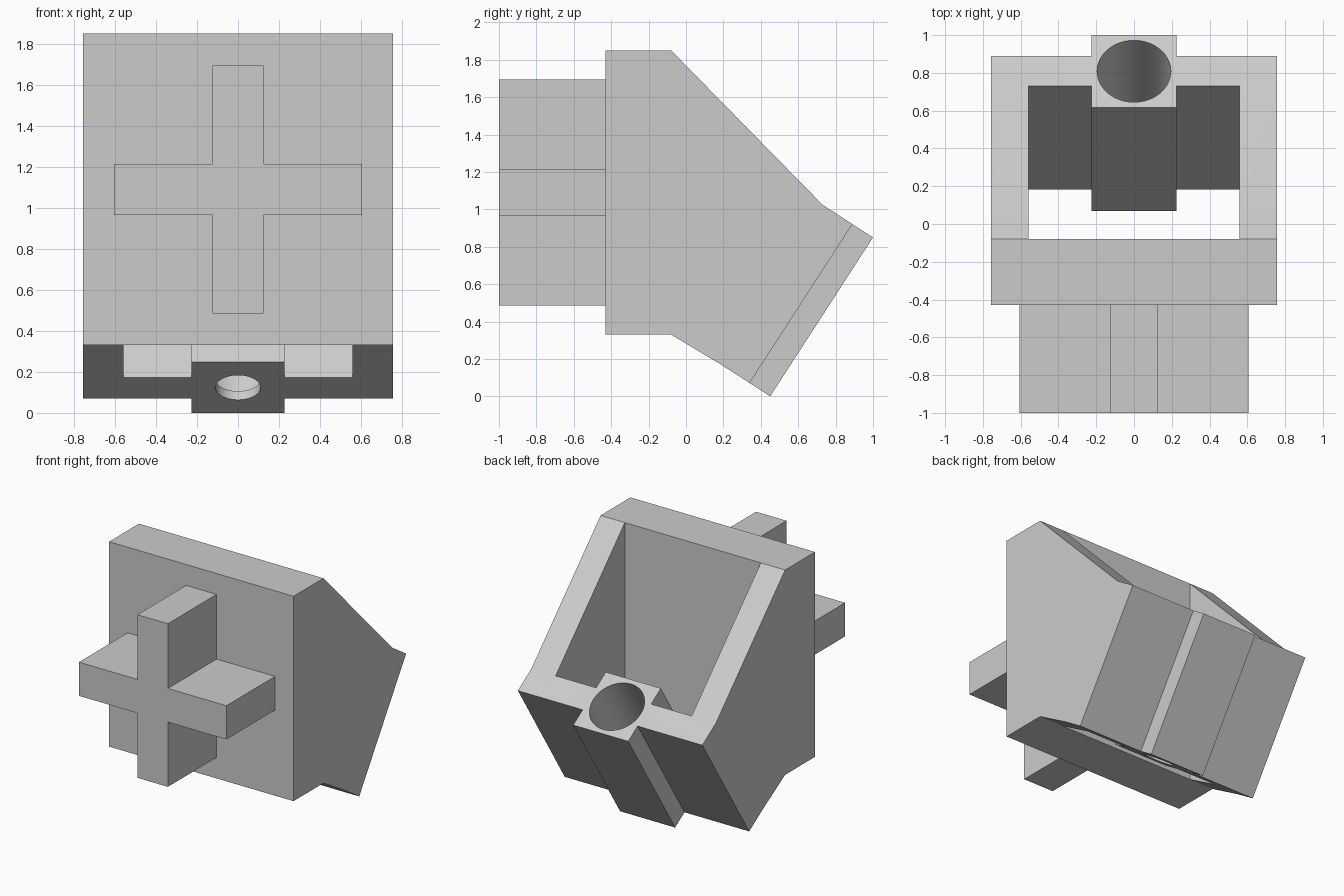
import bpy, bmesh, math
from mathutils import Vector

default = bpy.data.objects.get("Cube")
if default:
    bpy.data.objects.remove(default, do_unlink=True)

grey = bpy.data.materials.new("plain grey")
grey.use_nodes = True
grey.diffuse_color = (0.6, 0.6, 0.6, 1)
grey.node_tree.nodes["Principled BSDF"].inputs["Base Color"].default_value = (0.6, 0.6, 0.6, 1)


def prism(name, points, offset):
    """Extrude a closed 3D outline along an offset vector."""
    bm = bmesh.new()
    face = bm.faces.new([bm.verts.new(p) for p in points])
    top = bmesh.ops.extrude_face_region(bm, geom=[face])["geom"]
    verts = [g for g in top if isinstance(g, bmesh.types.BMVert)]
    bmesh.ops.translate(bm, verts=verts, vec=offset)
    bmesh.ops.recalc_face_normals(bm, faces=bm.faces)
    mesh = bpy.data.meshes.new(name)
    bm.to_mesh(mesh)
    bm.free()
    mesh.materials.append(grey)
    obj = bpy.data.objects.new(name, mesh)
    bpy.context.collection.objects.link(obj)
    return obj


def side_prism(name, profile, half_width):
    """Extrude a (y, z) profile symmetrically across x."""
    return prism(name, [(-half_width, y, z) for y, z in profile], (2 * half_width, 0, 0))


def boolean(target, tool, operation):
    mod = target.modifiers.new(tool.name, 'BOOLEAN')
    mod.operation, mod.solver, mod.object = operation, 'EXACT', tool
    bpy.ops.object.select_all(action='DESELECT')
    bpy.context.view_layer.objects.active = target
    target.select_set(True)
    bpy.ops.object.modifier_apply(modifier=mod.name)
    bpy.data.objects.remove(tool, do_unlink=True)


# Tilted frame of the rear wall: u runs up the wall, v runs inward
LENGTH = 1.012
tilt = math.atan2(0.55, 0.85)
up = Vector((math.sin(tilt), math.cos(tilt)))
inward = Vector((-math.cos(tilt), math.sin(tilt)))


def tilted(u, v):
    return tuple(Vector((0.45, 0)) + u * up + v * inward)


# Housing: solid side profile hollowed by an open-ended cavity
OUTER, INNER, HOLDER = 0.131, 0.32, 0.455
body = side_prism("housing", [
    (-0.43, 0.33), (-0.43, 1.85), (-0.08, 1.85),
    tilted(LENGTH, INNER), tilted(LENGTH, OUTER),
    tilted(0, OUTER), tilted(0, INNER), (-0.08, 0.33)], 0.757)
slope = up.y / up.x
y0, z0 = tilted(0, INNER)
cavity = side_prism("cavity", [
    (-0.08, z0 + slope * (-0.08 - y0)), (1.2, z0 + slope * (1.2 - y0)),
    (1.2, 2.2), (-0.08, 2.2)], 0.558)
boolean(body, cavity, 'DIFFERENCE')

# Holder block running through the rear wall
holder = side_prism("holder", [
    tilted(0, 0), tilted(LENGTH, 0), tilted(LENGTH, HOLDER), tilted(0, HOLDER)], 0.226)
boolean(body, holder, 'UNION')

# Stepped bore: wide socket with a narrow outlet
for name, radius, start, end in (("socket", 0.195, 0.05, 1.2), ("outlet", 0.11, -0.1, 0.1)):
    y, z = tilted((start + end) / 2, HOLDER / 2)
    bpy.ops.mesh.primitive_cylinder_add(vertices=64, radius=radius, depth=end - start,
                                        location=(0, y, z), rotation=(-tilt, 0, 0))
    bore = bpy.context.object
    bore.name = name
    bore.data.materials.append(grey)
    boolean(body, bore, 'DIFFERENCE')

# Cross-shaped peg on the front
ARM, HALF, MID = 0.605, 0.125, 1.09
quarter = [(ARM, HALF), (HALF, HALF), (HALF, ARM)]
outline = []
for i in range(4):
    c, s = round(math.cos(i * math.pi / 2)), round(math.sin(i * math.pi / 2))
    outline += [(c * x - s * z, -1, s * x + c * z + MID) for x, z in quarter]
prism("cross_peg", outline, (0, 0.57, 0))

# Smooth bore walls, sharp edges elsewhere
bpy.ops.object.select_all(action='DESELECT')
body.select_set(True)
bpy.context.view_layer.objects.active = body
bpy.ops.object.shade_smooth_by_angle(angle=math.radians(30))
